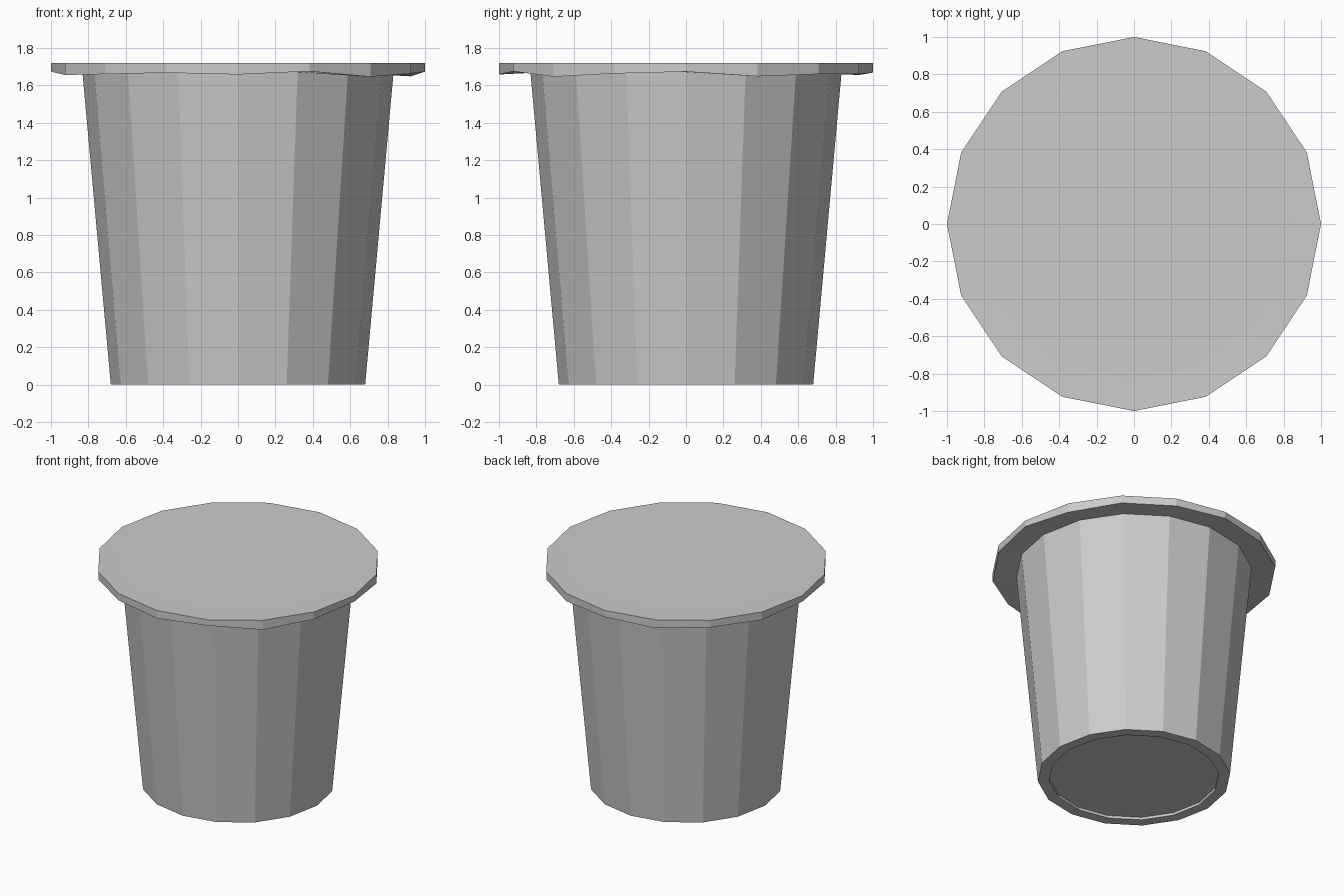
import bpy, bmesh
from math import cos, sin, pi

if "Cube" in bpy.data.objects:
    bpy.data.objects.remove(bpy.data.objects["Cube"])

SIDES = 16


def lathe(name, rings):
    """Stack 16-sided rings (radius, z or list of z per corner), capped at both ends."""
    bm = bmesh.new()
    loops = []
    for r, z in rings:
        zs = z if isinstance(z, list) else [z] * SIDES
        loops.append([bm.verts.new((r * cos(2 * pi * i / SIDES),
                                    r * sin(2 * pi * i / SIDES), zs[i]))
                      for i in range(SIDES)])
    for a, b in zip(loops, loops[1:]):
        for i in range(SIDES):
            j = (i + 1) % SIDES
            bm.faces.new((a[i], a[j], b[j], b[i]))
    bm.faces.new(loops[0])
    bm.faces.new(loops[-1])
    bmesh.ops.recalc_face_normals(bm, faces=bm.faces)
    mesh = bpy.data.meshes.new(name)
    bm.to_mesh(mesh)
    bm.free()
    obj = bpy.data.objects.new(name, mesh)
    bpy.context.collection.objects.link(obj)
    return obj


# Tapered cup with a shallow recess in its base
lathe("cup", [(0.60, 0.02), (0.60, 0.0), (0.68, 0.0), (0.832, 1.672)])

# Foil lid: flat top, crimped uneven lower edge
crimp = [1.673, 1.648, 1.66, 1.66, 1.668, 1.655, 1.665, 1.658,
         1.673, 1.655, 1.66, 1.667, 1.658, 1.675, 1.646, 1.663]
lathe("foil_lid", [(0.82, 1.67), (1.0, crimp), (1.0, 1.72), (0.83, 1.717)])
